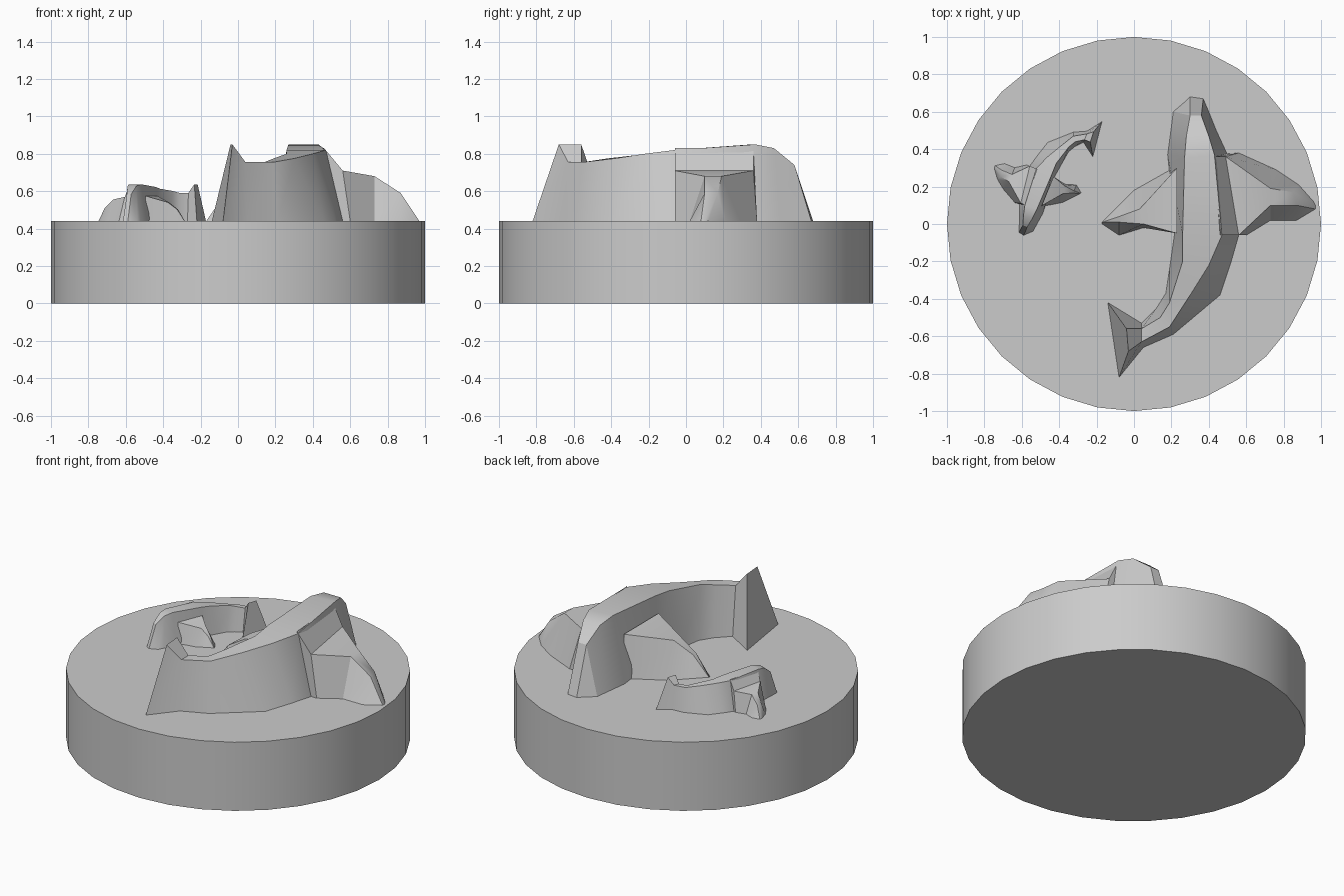
import bpy
import math
from mathutils import Matrix

if "Cube" in bpy.data.objects:
    bpy.data.objects.remove(bpy.data.objects["Cube"], do_unlink=True)

GROUND = 0.44  # top of the round base

stone = bpy.data.materials.new("plain_grey")
stone.use_nodes = True
GREY = (0.6, 0.6, 0.6, 1)
stone.diffuse_color = GREY
stone.node_tree.nodes["Principled BSDF"].inputs["Base Color"].default_value = GREY


def finish(obj):
    """Give the object its colour and soften only its shallow edges."""
    obj.data.materials.append(stone)
    bpy.ops.object.select_all(action="DESELECT")
    obj.select_set(True)
    bpy.context.view_layer.objects.active = obj
    bpy.ops.object.shade_smooth_by_angle(angle=math.radians(30))


def ridge_mesh(name, stations):
    """Loft stations of (crest height, right foot, right crest, left crest, left foot)."""
    verts, faces = [], []
    for crest, *points in stations:
        heights = (GROUND, crest, crest, GROUND)
        verts += [(x, y, z - GROUND) for (x, y), z in zip(points, heights)]
    for start in range(0, len(verts) - 4, 4):
        for a in range(start, start + 3):
            faces.append((a, a + 1, a + 5, a + 4))
    last = len(verts) - 1
    faces.append((last, last - 1, last - 2, last - 3))
    mesh = bpy.data.meshes.new(name)
    mesh.from_pydata(verts, [], faces)
    return mesh


# Curved body: from the sloping nose to the flared, raised tail
body = ridge_mesh("curved_body", [
    (.44, (.28, .66), (.3, .68), (.37, .67), (.38, .65)),
    (.74, (.21, .6), (.3, .58), (.36, .58), (.4, .6)),
    (.83, (.2, .52), (.28, .47), (.4, .47), (.44, .5)),
    (.85, (.18, .37), (.27, .35), (.43, .37), (.5, .37)),
    (.82, (.22, -.03), (.26, -.06), (.47, -.06), (.56, -.06)),
    (.8, (.19, -.24), (.26, -.2), (.4, -.22), (.52, -.2)),
    (.775, (.17, -.37), (.19, -.42), (.3, -.38), (.46, -.38)),
    (.755, (.12, -.45), (.14, -.5), (.19, -.55), (.21, -.59)),
    (.755, (.04, -.53), (.04, -.56), (.04, -.63), (.05, -.66)),
    (.85, (-.14, -.42), (-.04, -.56), (-.03, -.68), (-.08, -.82)),
])

# Long fin on the outside of the curve
outer_fin = ridge_mesh("outer_fin", [
    (.83, (.47, -.06), (.46, -.06), (.43, .36), (.43, .37)),
    (.71, (.6, -.06), (.56, -.06), (.49, .36), (.56, .38)),
    (.68, (.73, .02), (.73, .1), (.73, .19), (.76, .29)),
    (.59, (.87, .02), (.87, .1), (.85, .17), (.88, .21)),
    (.44, (.96, .07), (.97, .08), (.97, .1), (.96, .12)),
])

# Short fin on the inside of the curve
inner_fin = ridge_mesh("inner_fin", [
    (.72, (.23, .31), (.23, .3), (.23, -.05), (.23, -.05)),
    (.65, (0, .18), (.03, .08), (.05, 0), (.05, -.02)),
    (.57, (-.09, .09), (-.08, .04), (-.08, .01), (-.08, -.06)),
    (.44, (-.17, .02), (-.17, .01), (-.17, .01), (-.17, 0)),
])

# Round base
bpy.ops.mesh.primitive_cylinder_add(vertices=32, radius=1, depth=GROUND,
                                    location=(0, 0, GROUND / 2))
base = bpy.context.object
base.name = "round_base"
finish(base)

# One large figure, and a smaller one turned to face it
large = Matrix.Translation((0, 0, GROUND))
small = (Matrix.Translation((-.35, .195, GROUND))
         @ Matrix.Rotation(math.radians(158), 4, "Z")
         @ Matrix.Diagonal((.42, .48, .48, 1)))
for size, placement in (("large", large), ("small", small)):
    for part in (body, outer_fin, inner_fin):
        mesh = part.copy()
        mesh.transform(placement)
        obj = bpy.data.objects.new(size + "_" + part.name, mesh)
        bpy.context.collection.objects.link(obj)
        finish(obj)
